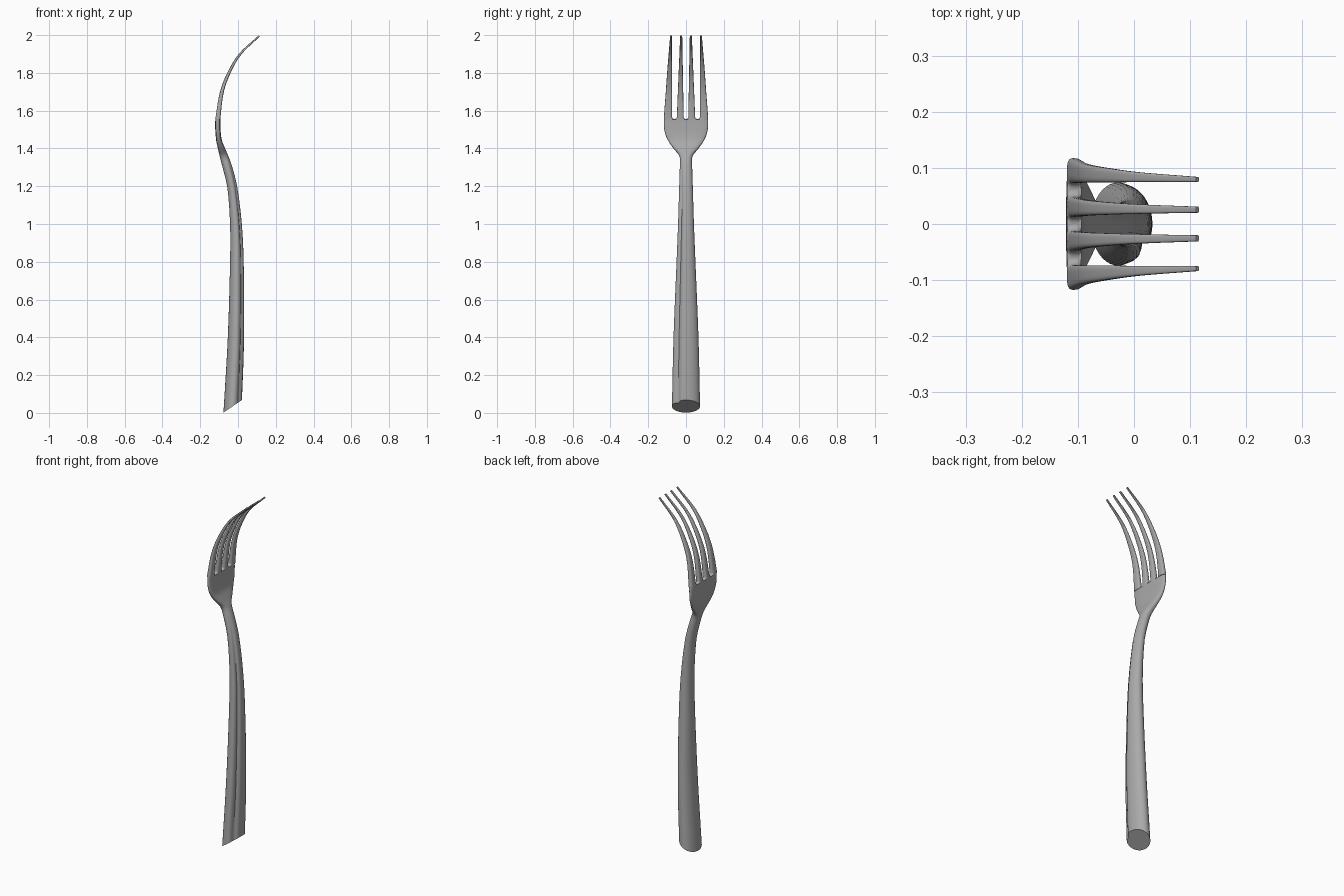
import bpy, bmesh, math
from mathutils import Vector

cube = bpy.data.objects.get("Cube")
if cube:
    bpy.data.objects.remove(cube, do_unlink=True)

steel = bpy.data.materials.new("brushed_steel")
steel.use_nodes = True
colour = (0.4, 0.4, 0.4, 1)
steel.diffuse_color = colour
steel.node_tree.nodes["Principled BSDF"].inputs["Base Color"].default_value = colour

# Side profile: height, centre x, half thickness, half width
PROFILE = [
    (-0.1, -0.036, 0.048, 0.076), (0.05, -0.027, 0.047, 0.074),
    (0.4, -0.011, 0.043, 0.066), (0.8, -0.006, 0.036, 0.05),
    (1.0, -0.011, 0.031, 0.042), (1.2, -0.031, 0.026, 0.036),
    (1.3, -0.056, 0.025, 0.033), (1.36, -0.075, 0.022, 0.035),
    (1.4, -0.088, 0.018, 0.066), (1.44, -0.1, 0.015, 0.094),
    (1.48, -0.105, 0.014, 0.111), (1.52, -0.107, 0.014, 0.117),
    (1.56, -0.106, 0.013, 0.117), (1.7, -0.085, 0.01, 0.107),
    (1.8, -0.048, 0.008, 0.1), (1.9, 0.012, 0.006, 0.092),
    (1.996, 0.113, 0.004, 0.084),
]
SIDES = 40
PALM_END, TIP, SLOT = 1.555, 1.996, 0.012


def slope(i, c):
    a, b = PROFILE[max(i - 1, 0)], PROFILE[min(i + 1, len(PROFILE) - 1)]
    return (b[c] - a[c]) / (b[0] - a[0])


def sample(z, c):
    """Smoothly interpolate one profile column at height z."""
    i = 0
    while i < len(PROFILE) - 2 and z > PROFILE[i + 1][0]:
        i += 1
    p, q = PROFILE[i], PROFILE[i + 1]
    h = q[0] - p[0]
    t = (z - p[0]) / h
    return ((1 + 2 * t) * (1 - t) ** 2 * p[c] + t * t * (3 - 2 * t) * q[c]
            + h * t * (1 - t) * ((1 - t) * slope(i, c) - t * slope(i + 1, c)))


def rounded(v, power):
    return math.copysign(abs(v) ** power, v)


def ring(bm, z, low, high, power, groove=0):
    """Rounded section square to the side curve, between two y edges."""
    e = 0.004
    z0, z1 = z - e, min(z + e, TIP)
    along = Vector((sample(z1, 1) - sample(z0, 1), 0, z1 - z0)).normalized()
    normal = Vector((along.z, 0, -along.x))
    centre = Vector((sample(z, 1), (low + high) / 2, z))
    verts = []
    for k in range(SIDES):
        a = math.tau * k / SIDES - math.pi
        r = 1 - groove * math.exp(-((a + 0.75) / 0.24) ** 2)
        out = normal * sample(z, 2) * rounded(math.cos(a), power) * r
        side = Vector((0, (high - low) / 2 * rounded(math.sin(a), power) * r, 0))
        verts.append(bm.verts.new(centre + out + side))
    return verts


def skin(bm, rings):
    for a, b in zip(rings, rings[1:]):
        for k in range(SIDES):
            n = (k + 1) % SIDES
            bm.faces.new((a[k], a[n], b[n], b[k]))
    bm.faces.new(rings[0][::-1])
    bm.faces.new(rings[-1])


def finish(bm, name):
    bmesh.ops.recalc_face_normals(bm, faces=bm.faces)
    mesh = bpy.data.meshes.new(name)
    bm.to_mesh(mesh)
    bm.free()
    mesh.materials.append(steel)
    ob = bpy.data.objects.new(name, mesh)
    bpy.context.collection.objects.link(ob)
    bpy.ops.object.select_all(action='DESELECT')
    ob.select_set(True)
    bpy.context.view_layer.objects.active = ob
    bpy.ops.object.shade_smooth_by_angle(angle=math.radians(40))


# Handle and palm in one sweep, with a shallow groove along the handle
bm = bmesh.new()
heights = [-0.1 + 0.05 * i for i in range(28)]
heights += [1.265 + 0.01 * i for i in range(30)]
rings = []
for z in heights:
    blend = min(max((z - 1.3) / 0.12, 0), 1)
    w = sample(z, 3)
    fade = min(max((1.36 - z) / 0.25, 0), 1)
    rings.append(ring(bm, z, -w, w, 1 - 0.4 * blend, 0.22 * fade))
heights_ok = sorted(range(len(heights)), key=lambda i: heights[i])
w = sample(PALM_END, 3)
rings = [rings[i] for i in heights_ok] + [ring(bm, PALM_END, -w, w, 0.6)]
skin(bm, rings)
# Slanted cut at the foot of the handle
cut = bmesh.ops.bisect_plane(bm, geom=bm.verts[:] + bm.edges[:] + bm.faces[:],
                             plane_co=(-0.078, 0, 0.001), plane_no=(0.68, 0, -1),
                             clear_outer=True)
edges = [g for g in cut["geom_cut"] if isinstance(g, bmesh.types.BMEdge)]
bmesh.ops.contextual_create(bm, geom=edges)
finish(bm, "handle_and_palm")


# Tines: edges at the root and at the tip, mirrored across the middle
def tine(name, root, tip, outer, mirror):
    bm = bmesh.new()
    rings = []
    levels = [PALM_END + SLOT * (1 - math.cos(i * math.pi / 12)) for i in range(7)]
    levels += [PALM_END + SLOT + (TIP - PALM_END - SLOT) * i / 24 for i in range(1, 25)]
    for z in levels:
        t = (z - PALM_END) / (TIP - PALM_END)
        low, high = (r + (p - r) * t for r, p in zip(root, tip))
        drop = max(PALM_END + SLOT - z, 0) / SLOT
        flare = SLOT * (1 - math.sqrt(max(1 - drop * drop, 0)))
        low -= flare
        high = sample(z, 3) if outer else high + flare
        if mirror:
            low, high = -high, -low
        rings.append(ring(bm, z, low, high, 0.6))
    skin(bm, rings)
    finish(bm, name)


for side, mirror in (("left", False), ("right", True)):
    tine("inner_tine_" + side, (0.012, 0.049), (0.02, 0.031), False, mirror)
    tine("outer_tine_" + side, (0.073, 0.117), (0.075, 0.084), True, mirror)
